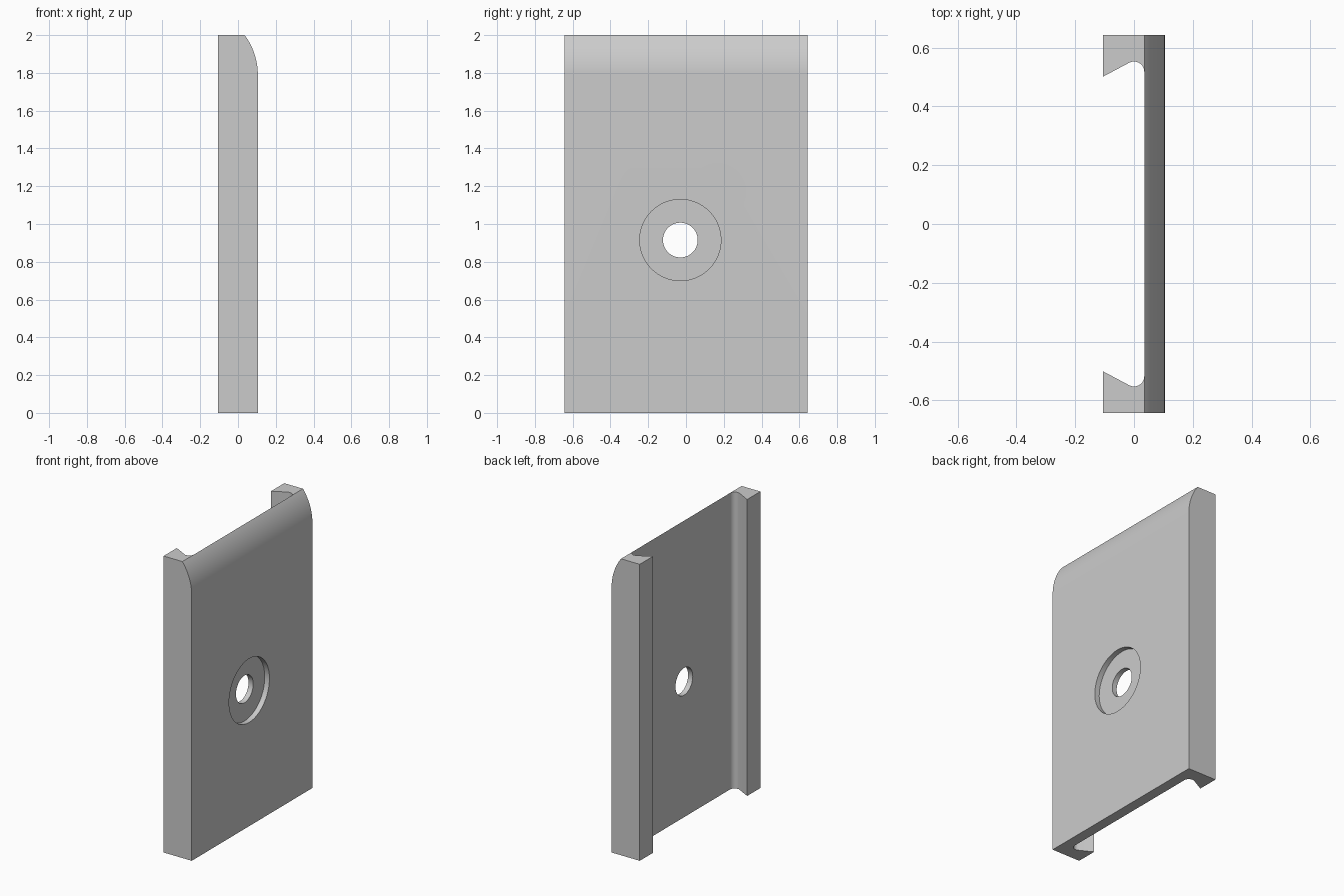
import bpy, bmesh
from math import cos, sin, tan, radians, asin
from mathutils import Matrix, Vector

cube = bpy.data.objects.get("Cube")
if cube:
    bpy.data.objects.remove(cube, do_unlink=True)

HX, HY, TOP = 0.105, 0.643, 2.0        # half depth, half width, height
INNER = 0.035                          # inner face of the plate
HOLE = Vector((0, -0.03, 0.915))       # hole centre

grey = bpy.data.materials.new("plain grey")
grey.use_nodes = True
grey.diffuse_color = (0.6, 0.6, 0.6, 1)
grey.node_tree.nodes["Principled BSDF"].inputs["Base Color"].default_value = (0.6, 0.6, 0.6, 1)


def finish(name, bm):
    bmesh.ops.recalc_face_normals(bm, faces=bm.faces)
    mesh = bpy.data.meshes.new(name)
    bm.to_mesh(mesh)
    bm.free()
    mesh.materials.append(grey)
    obj = bpy.data.objects.new(name, mesh)
    bpy.context.collection.objects.link(obj)
    return obj


def prism(name, points, travel):
    """Extrude a closed outline along a vector."""
    bm = bmesh.new()
    face = bm.faces.new([bm.verts.new(p) for p in points])
    ext = bmesh.ops.extrude_face_region(bm, geom=[face])
    bmesh.ops.translate(bm, vec=travel,
                        verts=[v for v in ext["geom"] if isinstance(v, bmesh.types.BMVert)])
    return finish(name, bm)


def x_cylinder(name, radius, x0, x1):
    bm = bmesh.new()
    spot = Matrix.Translation(HOLE + Vector(((x0 + x1) / 2, 0, 0)))
    bmesh.ops.create_cone(bm, cap_ends=True, segments=96, radius1=radius, radius2=radius,
                          depth=x1 - x0, matrix=spot @ Matrix.Rotation(radians(90), 4, "Y"))
    return finish(name, bm)


def boolean(obj, cutter, operation):
    bpy.context.view_layer.objects.active = obj
    mod = obj.modifiers.new(cutter.name, "BOOLEAN")
    mod.object, mod.operation, mod.solver = cutter, operation, "EXACT"
    bpy.ops.object.modifier_apply(modifier=mod.name)
    bpy.data.objects.remove(cutter, do_unlink=True)


# Channel cross-section: outer face, hooked rails and rounded undercuts
r, cy, slope = INNER, 0.518, radians(28)
steps = 16
arc = [(r * cos(a), cy + r * sin(a))
       for a in ((radians(90) + slope) * i / steps for i in range(steps + 1))]
tx, ty = arc[-1]
half = arc + [(-HX, ty - (tx + HX) * tan(slope)), (-HX, HY), (HX, HY)]
section = half + [(x, -y) for x, y in reversed(half)]
plate = prism("cover_plate", [(x, y, 0) for x, y in section], (0, 0, TOP))

# Rounded outer edge along the top
R, rise = 0.35, 0.21
end = asin(rise / R)
curve = [(HX - R + R * cos(end * i / 24), TOP - rise + R * sin(end * i / 24)) for i in range(25)]
side = [(curve[0][0] + 0.1, TOP - rise)] + curve + [(INNER, TOP + 0.1), (HX + 0.1, TOP + 0.1)]
boolean(plate, prism("top_round", [(x, -1, z) for x, z in side], (0, 2, 0)), "DIFFERENCE")

# Screw hole and its counterbore
boolean(plate, x_cylinder("counterbore", 0.215, 0.07, 0.2), "DIFFERENCE")
boolean(plate, x_cylinder("screw_hole", 0.092, 0, 0.2), "DIFFERENCE")

bpy.ops.object.select_all(action="DESELECT")
plate.select_set(True)
bpy.context.view_layer.objects.active = plate
bpy.ops.object.shade_smooth_by_angle(angle=radians(25))
